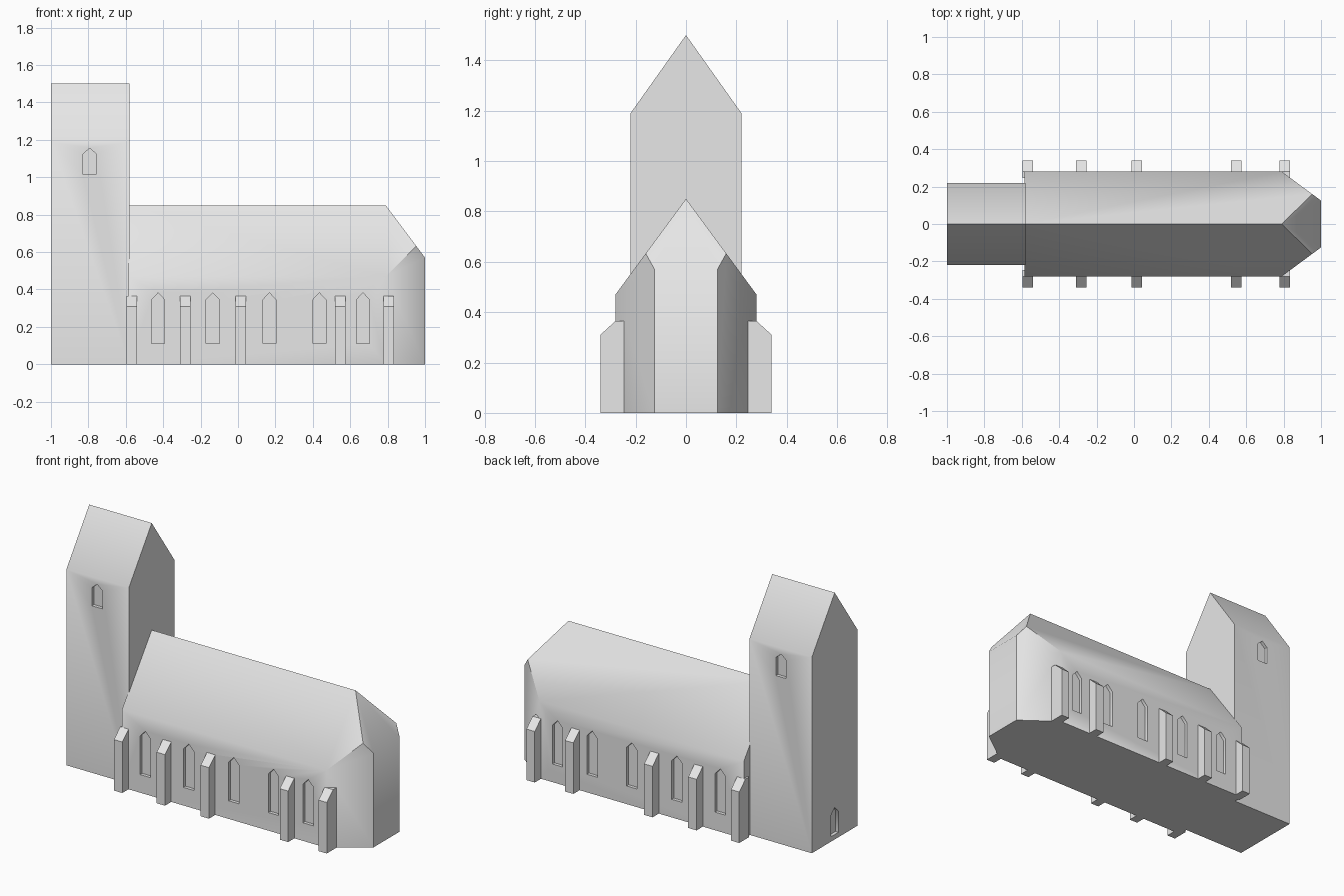
import bpy, bmesh, math

if "Cube" in bpy.data.objects:
    bpy.data.objects.remove(bpy.data.objects["Cube"])

stone = bpy.data.materials.new("pale stone")
stone.diffuse_color = (0.8, 0.8, 0.8, 1)
stone.use_nodes = True
stone.node_tree.nodes["Principled BSDF"].inputs["Base Color"].default_value = stone.diffuse_color


def make(name, bm):
    bmesh.ops.recalc_face_normals(bm, faces=bm.faces[:])
    me = bpy.data.meshes.new(name)
    bm.to_mesh(me)
    bm.free()
    me.materials.append(stone)
    ob = bpy.data.objects.new(name, me)
    bpy.context.collection.objects.link(ob)
    return ob


def prism(bm, profile, axis, a, b):
    """Extrude a (u, z) outline along x or y from a to b."""
    def ring(t):
        return [bm.verts.new((t, u, z) if axis == 'x' else (u, t, z)) for u, z in profile]
    r0, r1 = ring(a), ring(b)
    n = len(profile)
    bm.faces.new(r0)
    bm.faces.new(r1[::-1])
    for i in range(n):
        j = (i + 1) % n
        bm.faces.new((r0[j], r0[i], r1[i], r1[j]))


def arch(c, w, z0, z1, z2):
    """Pointed opening outline: sill, shoulders, apex."""
    return [(c - w / 2, z0), (c + w / 2, z0), (c + w / 2, z1), (c, z2), (c - w / 2, z1)]


def cut(ob, bm):
    """Carve recesses and bake the result."""
    cutter = make(ob.name + "_cutter", bm)
    cutter.hide_render = True
    mod = ob.modifiers.new("recesses", 'BOOLEAN')
    mod.operation = 'DIFFERENCE'
    mod.solver = 'EXACT'
    mod.object = cutter
    dg = bpy.context.evaluated_depsgraph_get()
    dg.update()
    me = bpy.data.meshes.new_from_object(ob.evaluated_get(dg))
    ob.modifiers.clear()
    ob.data = me
    bpy.data.objects.remove(cutter)


def smooth(ob):
    ob.data.shade_smooth()
    ob.data.set_sharp_from_angle(angle=math.radians(45))


DEPTH = 0.02

# Tower with saddle roof
TW = 0.22
bm = bmesh.new()
prism(bm, [(-TW, 0), (TW, 0), (TW, 1.19), (0, 1.5), (-TW, 1.19)], 'x', -1, -0.58)
tower = make("tower", bm)

# Tower windows on both sides and west door
bm = bmesh.new()
for s in (-1, 1):
    prism(bm, arch(-0.793, 0.07, 1.015, 1.125, 1.155), 'y', s * (TW - DEPTH), s * (TW + 0.05))
prism(bm, arch(0, 0.07, 0.03, 0.16, 0.195), 'x', -1.05, -1 + DEPTH)
cut(tower, bm)
smooth(tower)

# Nave with canted east end and hipped roof
W, X0, X1, EAVE, RIDGE, ENDY, ENDZ = 0.28, -0.585, 0.79, 0.47, 0.85, 0.125, 0.57
k = (W - ENDY) / (1 - X1)              # plan slope of the canted wall
side = (RIDGE - EAVE) / W              # pitch of the main roof
hip = (RIDGE - ENDZ) / (1 - X1)        # pitch of the end roof
py = W / (1 + k * side / hip)          # where both roofs meet the canted wall
px = X1 + py * side / hip
pts = [(X0, 0, RIDGE), (X1, 0, RIDGE)]
for s in (-1, 1):
    pts += [(X0, s * W, 0), (X0, s * W, EAVE), (X1, s * W, 0), (X1, s * W, EAVE),
            (1, s * ENDY, 0), (1, s * ENDY, ENDZ), (px, s * py, RIDGE - side * py)]
bm = bmesh.new()
for p in pts:
    bm.verts.new(p)
bmesh.ops.convex_hull(bm, input=bm.verts[:])
bmesh.ops.dissolve_limit(bm, angle_limit=math.radians(0.5), verts=bm.verts[:], edges=bm.edges[:])
nave = make("nave", bm)

# Nave windows
bm = bmesh.new()
for x in (-0.427, -0.135, 0.168, 0.435, 0.668):
    for s in (-1, 1):
        prism(bm, arch(x, 0.07, 0.11, 0.345, 0.382), 'y', s * (W - DEPTH), s * (W + 0.05))
cut(nave, bm)
smooth(nave)

# Buttresses with sloped caps
bm = bmesh.new()
for x in (-0.568, -0.281, 0.015, 0.547, 0.807):
    for s in (-1, 1):
        prism(bm, [(s * 0.245, 0), (s * 0.34, 0), (s * 0.34, 0.31), (s * W, 0.365),
                   (s * 0.245, 0.365)], 'x', x - 0.028, x + 0.028)
make("buttresses", bm)
